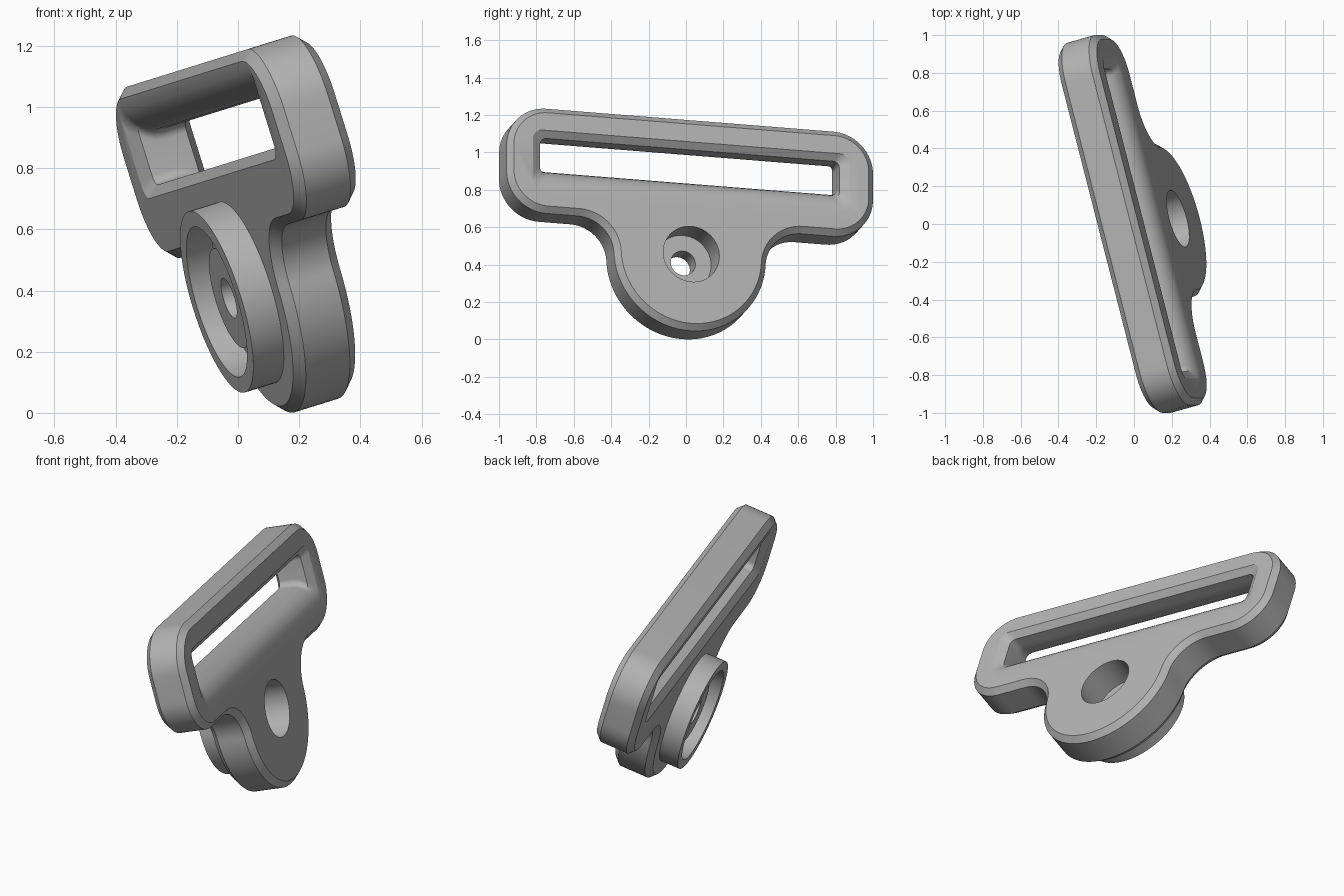
import bpy
import bmesh
from math import sin, cos, sqrt, radians, atan2, degrees
from mathutils import Matrix, Vector

cube = bpy.data.objects.get("Cube")
if cube:
    bpy.data.objects.remove(cube)

# Tilted frame: length, up and thickness directions of the plate
turn, tilt = radians(15), radians(17.3)
length_dir = Vector((-sin(turn) * cos(tilt), cos(turn), -sin(turn) * sin(tilt)))
up_dir = Vector((-sin(tilt), 0, cos(tilt)))
thick_dir = length_dir.cross(up_dir)
frame = Matrix((length_dir, up_dir, thick_dir)).transposed().to_4x4()
frame.translation = 0.252 * Vector((cos(tilt), 0, sin(tilt)))

metal = bpy.data.materials.new("grey_metal")
metal.use_nodes = True
grey = (0.45, 0.45, 0.45, 1)
metal.diffuse_color = grey
metal.node_tree.nodes["Principled BSDF"].inputs["Base Color"].default_value = grey

# Main sizes
HALF_LEN, RAIL_LOW, RAIL_TOP, CORNER = 1.014, 0.54, 1.126, 0.22
LUG_R, LUG_W, FILLET = 0.42, 0.367, 0.2
HALF, FLAT, CHAMFER = 0.11, 0.078, 0.032


def arc(cx, cy, r, start, end, steps=16):
    angles = [radians(start + (end - start) * i / steps) for i in range(steps + 1)]
    return [(cx + r * cos(a), cy + r * sin(a)) for a in angles]


def rounded_rect(half, low, high, r):
    pts = []
    corners = [(half - r, low + r), (half - r, high - r),
               (r - half, high - r), (r - half, low + r)]
    for i, (x, y) in enumerate(corners):
        pts += arc(x, y, r, 90 * i - 90, 90 * i, 8)
    return pts


def outline(inset):
    """Strap rail with a round lug blended below it."""
    drop = RAIL_LOW - FILLET - LUG_W
    reach = sqrt((LUG_R + FILLET) ** 2 - drop ** 2)
    lean = degrees(atan2(-drop, reach))
    fy, fr = RAIL_LOW - FILLET, FILLET + inset
    pts = arc(0, LUG_W, LUG_R - inset, 180 + lean, 360 - lean, 48)
    pts += arc(reach, fy, fr, 180 - lean, 90)
    x, r = HALF_LEN - CORNER, CORNER - inset
    low, high = RAIL_LOW + CORNER, RAIL_TOP - CORNER
    for i, (cx, cy) in enumerate([(x, low), (x, high), (-x, high), (-x, low)]):
        pts += arc(cx, cy, r, 90 * i - 90, 90 * i)
    pts += arc(-reach, fy, fr, 90, lean)
    clean = []
    for p in pts:
        if not clean or (Vector(p) - Vector(clean[-1])).length > 1e-4:
            clean.append(p)
    if (Vector(clean[0]) - Vector(clean[-1])).length < 1e-4:
        clean.pop()
    return clean


def loft(name, sections):
    """Skin a list of (2D loop, depth) sections and cap both ends."""
    bm = bmesh.new()
    rings = [[bm.verts.new((x, y, n)) for x, y in loop] for loop, n in sections]
    count = len(rings[0])
    for a, b in zip(rings, rings[1:]):
        for i in range(count):
            j = (i + 1) % count
            bm.faces.new((a[i], a[j], b[j], b[i]))
    bm.faces.new(rings[0][::-1])
    bm.faces.new(rings[-1])
    bmesh.ops.recalc_face_normals(bm, faces=bm.faces[:])
    mesh = bpy.data.meshes.new(name)
    bm.to_mesh(mesh)
    bm.free()
    mesh.materials.append(metal)
    obj = bpy.data.objects.new(name, mesh)
    bpy.context.collection.objects.link(obj)
    return obj


def turned(name, steps):
    return loft(name, [(arc(0, LUG_W, r, 0, 360, 64)[:-1], n) for r, n in steps])


def slot_section(n):
    """Narrow throat: rounded ramps on opposite lips, small chamfers elsewhere."""
    t = max(-1, min(1, n / HALF))
    ramp = 0.12 * (1 - sqrt(1 - t * t))
    lip = 0.035 * max(0, (abs(t) * HALF - FLAT) / CHAMFER)
    low = 0.79 - (ramp if t > 0 else lip)
    high = 0.96 + (ramp if t < 0 else lip)
    return rounded_rect(0.828 + 1.4 * lip, low, high, 0.035 + lip * 0.5), n


# Chamfered plate
plate = loft("strap_plate", [(outline(CHAMFER), -HALF), (outline(0), -FLAT),
                             (outline(0), FLAT), (outline(CHAMFER), HALF)])

# Round boss with a ring groove around a central post
boss = turned("back_boss", [(0.31, -0.05), (0.31, -0.218), (0.257, -0.218),
                            (0.257, -0.125), (0.17, -0.125), (0.17, -0.175)])

# Stepped bolt hole and strap slot
bolt_hole = turned("bolt_hole_cutter", [(0.155, 0.2), (0.155, -0.06),
                                        (0.068, -0.06), (0.068, -0.3)])
half_levels = [0.03, 0.055, FLAT, 0.092, 0.102, 0.107, HALF, 0.14]
levels = [-n for n in reversed(half_levels)] + [0] + half_levels
slot = loft("slot_cutter", [slot_section(n) for n in levels])

bpy.ops.object.select_all(action="DESELECT")
plate.select_set(True)
bpy.context.view_layer.objects.active = plate
for tool, mode in ((boss, "UNION"), (bolt_hole, "DIFFERENCE"), (slot, "DIFFERENCE")):
    mod = plate.modifiers.new(tool.name, "BOOLEAN")
    mod.object, mod.operation, mod.solver = tool, mode, "EXACT"
    bpy.ops.object.modifier_apply(modifier=mod.name)
    bpy.data.objects.remove(tool)

# Stand the plate in its tilted pose
plate.data.transform(frame)
bpy.ops.object.shade_smooth_by_angle(angle=radians(28))
